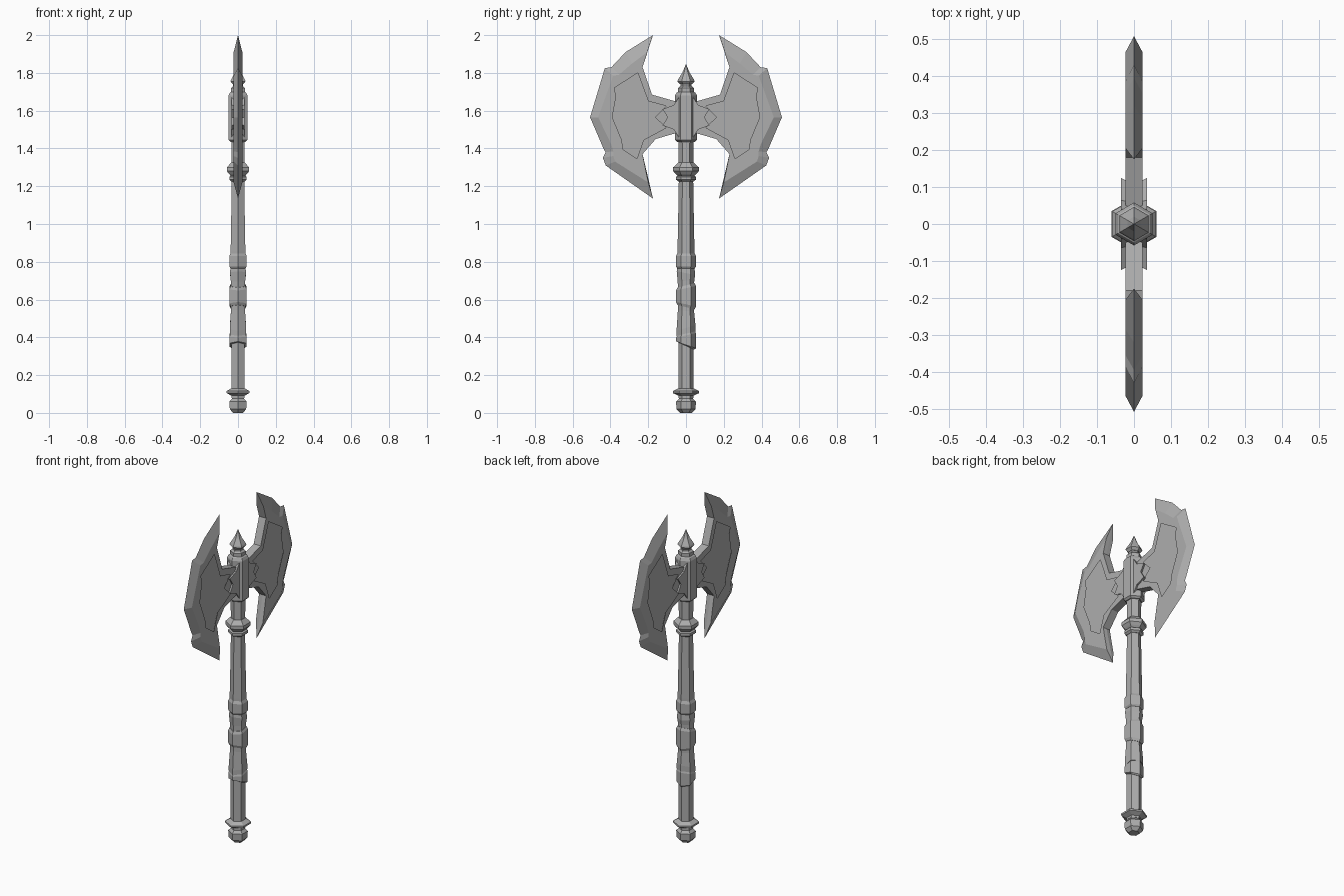
import bpy, bmesh, math

cube = bpy.data.objects.get("Cube")
if cube:
    bpy.data.objects.remove(cube)

steel = bpy.data.materials.new("grey steel")
steel.use_nodes = True
GREY = (0.42, 0.42, 0.42, 1)
steel.diffuse_color = GREY
steel.node_tree.nodes["Principled BSDF"].inputs["Base Color"].default_value = GREY


def finish(name, bm, mirror=None):
    bmesh.ops.recalc_face_normals(bm, faces=bm.faces)
    mesh = bpy.data.meshes.new(name)
    bm.to_mesh(mesh)
    bm.free()
    obj = bpy.data.objects.new(name, mesh)
    bpy.context.collection.objects.link(obj)
    mesh.materials.append(steel)
    if mirror:
        mod = obj.modifiers.new("Mirror", "MIRROR")
        mod.use_axis = mirror
        mod.merge_threshold = 0.0005
    return obj


def bridge(bm, a, b, closed=True):
    n = len(a)
    for i in range(n if closed else n - 1):
        j = (i + 1) % n
        bm.faces.new((a[i], a[j], b[j], b[i]))


def hex_loft(name, rings):
    """Stack six-sided rings of (height, radius, tilt along y)."""
    bm = bmesh.new()
    loops = []
    for z, r, *tilt in rings:
        t = tilt[0] if tilt else 0
        angles = [math.radians(30 + 60 * k) for k in range(6)]
        loops.append([bm.verts.new((r * math.cos(a), r * math.sin(a), z + t * math.sin(a)))
                      for a in angles])
    for a, b in zip(loops, loops[1:]):
        bridge(bm, a, b)
    bm.faces.new(loops[0])
    bm.faces.new(loops[-1])
    return finish(name, bm)


# Handle parts, bottom to top
hex_loft("pommel", [(0, .03), (.02, .05), (.06, .053), (.075, .038), (.09, .038),
                    (.105, .07), (.115, .07), (.13, .042)])
hex_loft("shaft", [(.08, .04), (.45, .041), (.86, .045), (1.0, .042), (1.24, .038), (1.46, .04)])
hex_loft("lower_wrap", [(.355, .044, -.02), (.36, .052, -.018), (.41, .052, .012), (.425, .046, .012)])
hex_loft("lower_grip", [(.42, .05, .012), (.45, .05, .015), (.54, .043, -.005), (.565, .043, -.01)])
hex_loft("middle_wrap", [(.56, .046, -.012), (.575, .053, -.012), (.66, .053, .012), (.675, .046, .012)])
hex_loft("upper_grip", [(.67, .043, .005), (.70, .044, .005), (.74, .049, -.01), (.77, .045, -.005)])
hex_loft("upper_wrap", [(.765, .046), (.775, .053), (.83, .053), (.845, .045)])
hex_loft("collar", [(1.225, .04), (1.235, .053), (1.25, .053), (1.255, .044), (1.265, .055),
                    (1.28, .068), (1.3, .068), (1.325, .042)])
hex_loft("socket", [(1.435, .046), (1.445, .058), (1.68, .058), (1.695, .05), (1.7, .042), (1.72, .042),
                    (1.73, .03), (1.745, .03)])
hex_loft("spike", [(1.74, .032), (1.755, .046), (1.765, .042), (1.80, .02), (1.845, .001)])

# Axe blades: sharp outer edge, flat cheeks and a sunken panel
HALF = .023
edge = [(.175, 2.0), (.32, 1.91), (.395, 1.83), (.43, 1.825), (.508, 1.565),
        (.435, 1.395), (.425, 1.38), (.44, 1.35), (.425, 1.31), (.175, 1.135)]
bevel = [(.205, 1.91), (.285, 1.85), (.355, 1.79), (.385, 1.785), (.465, 1.565),
         (.395, 1.42), (.385, 1.385), (.385, 1.36), (.375, 1.33), (.20, 1.22)]
inner = [(.23, 1.37), (.16, 1.45), (.04, 1.485), (.04, 1.645), (.18, 1.685), (.23, 1.83)]
panel = [(.255, 1.80), (.38, 1.72), (.37, 1.675), (.39, 1.565), (.34, 1.445), (.333, 1.395),
         (.26, 1.345), (.225, 1.445), (.105, 1.51), (.165, 1.565), (.105, 1.625), (.2, 1.65)]


def inset(points, d):
    """Move a clockwise outline inwards by d."""
    out = []
    for i, (y, z) in enumerate(points):
        (py, pz), (ny, nz) = points[i - 1], points[(i + 1) % len(points)]
        ay, az, by, bz = y - py, z - pz, ny - y, nz - z
        la, lb = math.hypot(ay, az), math.hypot(by, bz)
        my, mz = az / la + bz / lb, -ay / la - by / lb
        k = d * 2 / max(my * my + mz * mz, 1)
        out.append((y - my * k, z - mz * k))
    return out


def ring(bm, points, x):
    return [bm.verts.new((x, y, z)) for y, z in points]


def loop_edges(bm, verts):
    pairs = zip(verts, verts[1:] + verts[:1])
    return [bm.edges.get(p) or bm.edges.new(p) for p in pairs]


bm = bmesh.new()
rim = ring(bm, edge, 0)
cheek = ring(bm, bevel, HALF)
back = ring(bm, inner, HALF)
back_mid = ring(bm, inner, 0)
bridge(bm, rim, cheek, closed=False)
bridge(bm, [cheek[-1]] + back + [cheek[0]], [rim[-1]] + back_mid + [rim[0]], closed=False)
hole = ring(bm, panel, HALF)
floor = ring(bm, inset(panel, .018), HALF - .012)
bridge(bm, hole, floor)
bmesh.ops.triangle_fill(bm, edges=loop_edges(bm, cheek + back) + loop_edges(bm, hole),
                        use_beauty=True)
bm.faces.new(floor)
finish("axe_blades", bm, (True, True, False))

# Pointed brackets joining the blades to the socket
bracket = [(.03, 1.68), (.06, 1.625), (.115, 1.605), (.09, 1.565), (.115, 1.525),
           (.06, 1.505), (.03, 1.45)]
bm = bmesh.new()
low, high = ring(bm, bracket, .015), ring(bm, inset(bracket, .006), .035)
bridge(bm, low, high)
bm.faces.new(high)
finish("blade_brackets", bm, (True, True, False))
